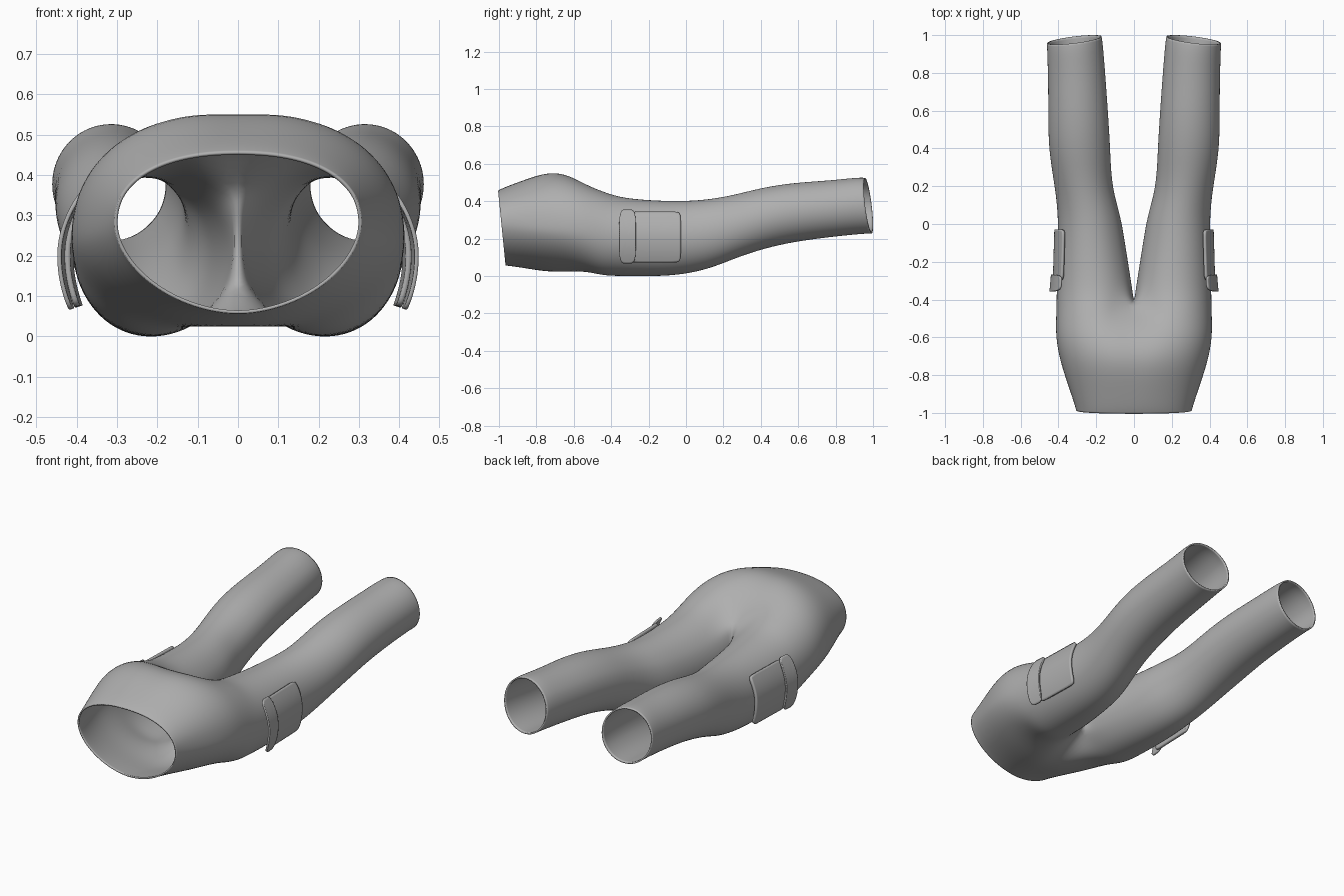
import bpy, bmesh, math

if "Cube" in bpy.data.objects:
    bpy.data.objects.remove(bpy.data.objects["Cube"])

M, K = 17, 5            # points on the outer arc / on the inner-leg strip
A0 = math.radians(143)  # angle where the outer arc starts on a leg ring

# hip: y, half width, side z, top z, bottom z, blend to leg shape, centre top z, centre bottom z
HIPS = [(-0.985, .305, .28, .458, .055, 0, .458, .055),
        (-0.955, .312, .28, .475, .052, 0, .475, .052),
        (-0.86, .345, .27, .515, .040, 0, .513, .040),
        (-0.73, .388, .26, .567, .016, 0, .560, .020),
        (-0.62, .410, .25, .552, .008, .15, .535, .035),
        (-0.53, .413, .23, .505, .006, .5, .475, .075),
        (-0.45, .411, .22, .455, .003, 1, .385, .135)]
# leg: y, inner x, outer x, bottom z, top z
LEGS = [(-0.36, .008, .410, .000, .422), (-0.22, .030, .405, -.002, .407),
        (-0.08, .052, .402, .002, .401), (0.04, .072, .403, .018, .403),
        (0.16, .108, .414, .052, .415), (0.28, .123, .434, .102, .440),
        (0.42, .128, .453, .148, .476), (0.58, .138, .454, .184, .500),
        (0.78, .152, .455, .210, .512), (0.93, .165, .460, .226, .528),
        (0.975, .172, .461, .228, .526)]

cloth = bpy.data.materials.new("dark_cloth")
cloth.diffuse_color = (0.43, 0.43, 0.43, 1)
cloth.use_nodes = True
cloth.node_tree.nodes["Principled BSDF"].inputs["Base Color"].default_value = cloth.diffuse_color


def leg_point(a, x0, x1, z0, z1):
    s = 1.012
    return ((x0 + x1) / 2 + s * (x1 - x0) / 2 * math.cos(a),
            (z0 + z1) / 2 + s * (z1 - z0) / 2 * math.sin(a))


def hip_arc(y, w, zs, zt, zb, blend, ct, cb):
    pts = []
    for i in range(M):
        t = i / (M - 1)
        a = math.pi / 2 - math.pi * t
        c, s = math.cos(a), math.sin(a)
        # squarer above, more pointed below
        x = w * 1.01 * max(c, 0) ** (0.88 if s > 0 else 1.08)
        z = zs + ((zt - zs) * s ** 0.88 if s > 0 else -(zs - zb) * (-s) ** 1.1)
        lx, lz = leg_point(A0 - 2 * A0 * t, 0, w, zb, zt)
        x, z = x + (lx - x) * blend, z + (lz - z) * blend
        if i in (0, M - 1):
            x, z = 0, (ct if i == 0 else cb)
        # the waist opening leans forward at the top
        lean = max(0, min(1, (-0.8 - y) / 0.18)) * (0.26 - z) * 0.1
        pts.append((x, y + lean, z))
    return pts


def leg_ring(y, x0, x1, z0, z1):
    pts = []
    for i in range(M + K):
        if i < M:
            a = A0 - 2 * A0 * i / (M - 1)
        else:
            a = -A0 - (2 * math.pi - 2 * A0) * (i - M + 1) / (K + 1)
        x, z = leg_point(a, x0, x1, z0, z1)
        # slanted hem at the ankle
        k = max(0, min(1, (y - 0.8) / 0.17))
        dy = k * (-0.018 * math.cos(a) - 0.018 * math.sin(a))
        pts.append((x, y + dy, z))
    return pts


def finish(name, bm, sub, thick):
    me = bpy.data.meshes.new(name)
    bm.to_mesh(me)
    bm.free()
    me.materials.append(cloth)
    ob = bpy.data.objects.new(name, me)
    bpy.context.collection.objects.link(ob)
    for p in me.polygons:
        p.use_smooth = True
    m = ob.modifiers.new("mirror", 'MIRROR')
    m.use_clip = True
    m.merge_threshold = 0.0005
    s = ob.modifiers.new("smooth", 'SUBSURF')
    s.levels = s.render_levels = sub
    t = ob.modifiers.new("cloth", 'SOLIDIFY')
    t.thickness, t.offset = thick, -1
    bpy.context.view_layer.objects.active = ob
    ob.select_set(True)
    bpy.ops.object.shade_smooth_by_angle(angle=math.radians(40))
    ob.select_set(False)
    return ob


# trousers: half hip shell lofted into one leg, then mirrored
bm = bmesh.new()
rows = [[bm.verts.new(p) for p in hip_arc(*h)] for h in HIPS]
crotch = []
for j in range(K):      # crotch seam from seat bottom up to the top
    f = (j + 1) / (K + 1)
    crotch.append(bm.verts.new((0, -0.46 + 0.045 * math.sin(math.pi * f),
                                0.135 + 0.25 * f)))
for a, b in zip(rows, rows[1:]):
    for i in range(M - 1):
        bm.faces.new((a[i], b[i], b[i + 1], a[i + 1]))
rings = [rows[-1] + crotch] + [[bm.verts.new(p) for p in leg_ring(*l)] for l in LEGS]
for a, b in zip(rings, rings[1:]):
    for i in range(M + K):
        n = (i + 1) % (M + K)
        bm.faces.new((a[i], b[i], b[n], a[n]))
bm.normal_update()
side = max(bm.faces, key=lambda f: f.calc_center_median().x)
if side.normal.x < 0:
    bmesh.ops.reverse_faces(bm, faces=bm.faces[:])
finish("trousers", bm, 2, 0.008)


# cargo pockets: curved rounded cloth plates on the outside of each thigh
def plate(name, y0, y1, z0, z1, bulge, thick, power, taper):
    bm = bmesh.new()
    n = 14
    grid = []
    for i in range(n + 1):
        row = []
        for j in range(n + 1):
            u, v = 2 * i / n - 1, 2 * j / n - 1
            r = max(abs(u), abs(v))
            if r > 0:   # square grid to rounded rectangle
                k = r / (abs(u) ** power + abs(v) ** power) ** (1 / power)
                u, v = u * k, v * k
            y = (y0 + y1) / 2 + (y1 - y0) / 2 * u
            z = (z0 + z1) / 2 + (z1 - z0) / 2 * v
            d = z - 0.2
            x = bulge - (2.2 if d > 0 else 1.5) * d * d - taper * (u + 1)
            row.append(bm.verts.new((x, y, z)))
        grid.append(row)
    for i in range(n):
        for j in range(n):
            bm.faces.new((grid[i][j], grid[i + 1][j],
                          grid[i + 1][j + 1], grid[i][j + 1]))
    return finish(name, bm, 1, thick)


plate("pocket_body", -0.30, -0.028, 0.072, 0.345, 0.430, 0.014, 14, 0.004)
plate("pocket_flap", -0.357, -0.268, 0.066, 0.357, 0.448, 0.010, 4.5, 0.004)
